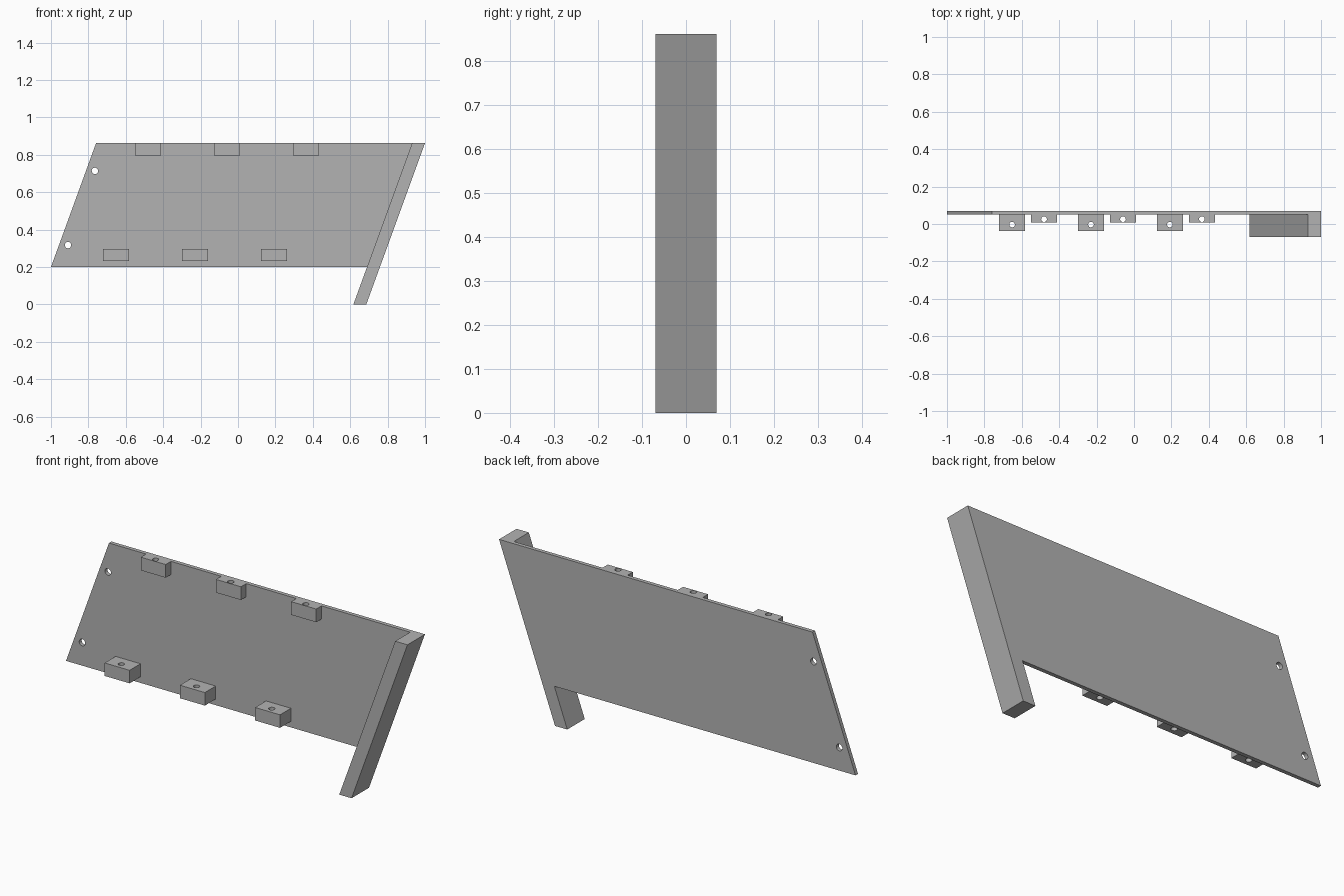
import bpy, bmesh, math
from mathutils import Matrix

cube = bpy.data.objects.get("Cube")
if cube:
    bpy.data.objects.remove(cube, do_unlink=True)

grey = bpy.data.materials.new("plain grey")
grey.use_nodes = True
colour = (0.45, 0.45, 0.45, 1)
grey.diffuse_color = colour
grey.node_tree.nodes["Principled BSDF"].inputs["Base Color"].default_value = colour

SLOPE = math.tan(math.radians(20))
TOP, BOTTOM = 0.862, 0.2
FRONT, BACK, FACE = -0.07, 0.07, 0.05
LEG_LEFT, LEG_RIGHT = 0.617, 0.686


def add_object(name, bm):
    bmesh.ops.recalc_face_normals(bm, faces=bm.faces)
    mesh = bpy.data.meshes.new(name)
    bm.to_mesh(mesh)
    bm.free()
    mesh.materials.append(grey)
    obj = bpy.data.objects.new(name, mesh)
    bpy.context.collection.objects.link(obj)
    return obj


def slab(name, outline, y0, y1):
    """Extrude an x-z outline from y0 to y1."""
    bm = bmesh.new()
    face = bm.faces.new([bm.verts.new((x, y0, z)) for x, z in outline])
    new = bmesh.ops.extrude_face_region(bm, geom=[face])["geom"]
    verts = [v for v in new if isinstance(v, bmesh.types.BMVert)]
    bmesh.ops.translate(bm, verts=verts, vec=(0, y1 - y0, 0))
    return add_object(name, bm)


def drill(obj, centre, radius, axis):
    """Cut a round hole right through obj along the given axis."""
    bm = bmesh.new()
    turn = Matrix.Rotation(math.pi / 2, 4, "X") if axis == "Y" else Matrix()
    bmesh.ops.create_cone(bm, cap_ends=True, segments=32, radius1=radius, radius2=radius,
                          depth=0.2, matrix=Matrix.Translation(centre) @ turn)
    cutter = add_object("hole_cutter", bm)
    cutter.hide_render = True
    mod = obj.modifiers.new("hole", "BOOLEAN")
    mod.operation, mod.solver, mod.object = "DIFFERENCE", "EXACT", cutter
    bpy.context.view_layer.objects.active = obj
    bpy.ops.object.modifier_apply(modifier=mod.name)
    bpy.data.objects.remove(cutter, do_unlink=True)


def slanted(left, right, z0, z1):
    """Parallelogram whose sides lean with the leg; left and right are x at z = 0."""
    return [(left + SLOPE * z0, z0), (right + SLOPE * z0, z0),
            (right + SLOPE * z1, z1), (left + SLOPE * z1, z1)]


# Slanted back panel with two mounting holes
panel = slab("panel", slanted(-1 - SLOPE * BOTTOM, LEG_LEFT, BOTTOM, TOP), FACE, BACK)
for x, z in ((-0.765, 0.714), (-0.909, 0.317)):
    drill(panel, (x, 0.06, z), 0.017, "Y")

# Deep leaning leg on the left end
slab("leg", slanted(LEG_LEFT, LEG_RIGHT, 0, TOP), FRONT, BACK)

# Two rows of drilled lugs: name, first centre x, bottom, top, front, hole y
rows = (("lower_lug", -0.652, 0.231, 0.297, -0.037, -0.003),
        ("upper_lug", -0.481, 0.795, TOP, 0.008, 0.026))
for name, first, z0, z1, y0, hole_y in rows:
    for i in range(3):
        x = first + i * 0.422
        lug = slab(f"{name}_{i + 1}", [(x - 0.07, z0), (x + 0.07, z0), (x + 0.07, z1), (x - 0.07, z1)], y0, FACE)
        drill(lug, (x, hole_y, (z0 + z1) / 2), 0.015, "Z")
